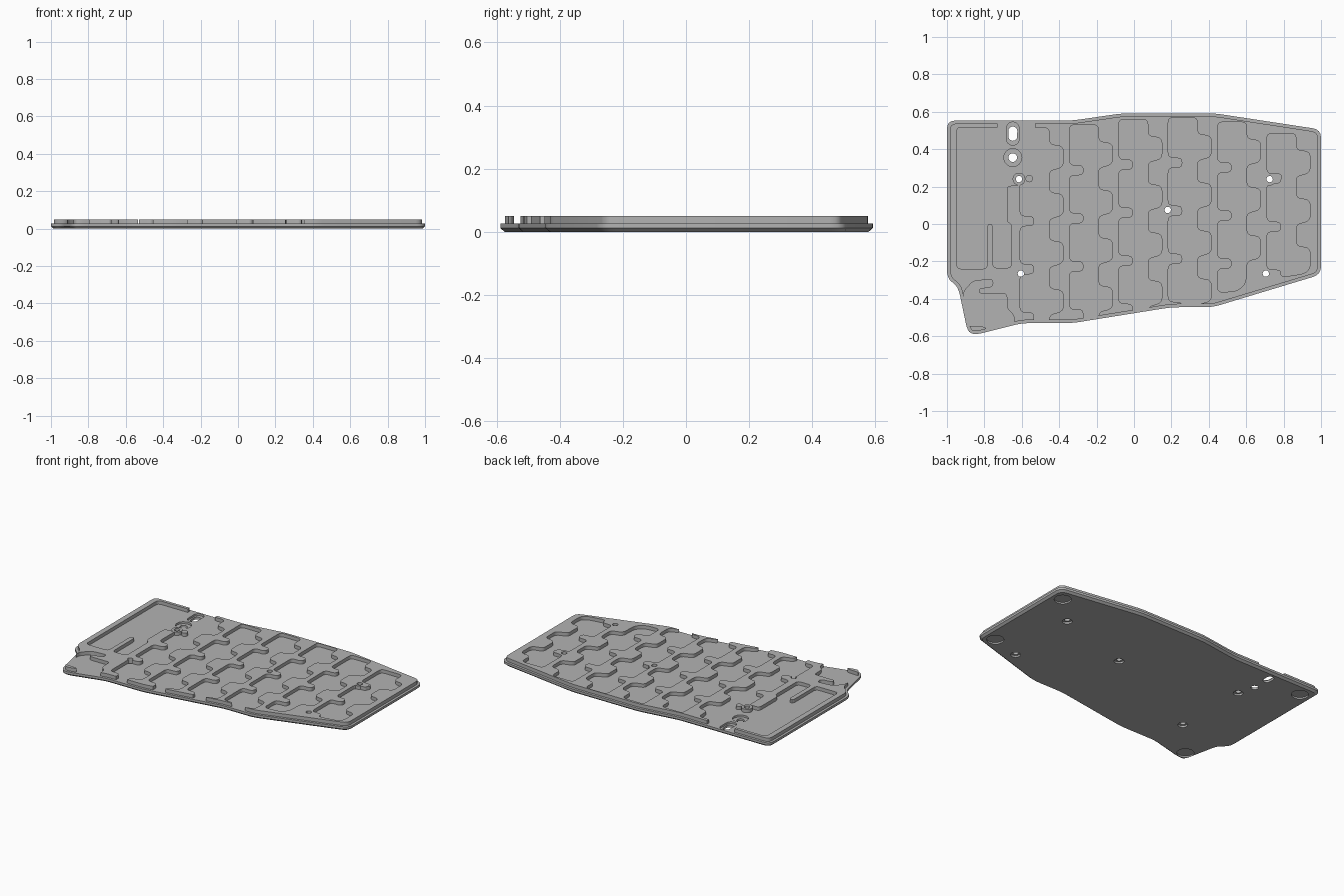
import bpy, bmesh, math
from mathutils import Vector

if "Cube" in bpy.data.objects:
    bpy.data.objects.remove(bpy.data.objects["Cube"], do_unlink=True)

GREY = bpy.data.materials.new("matte grey")
GREY.use_nodes = True
GREY.diffuse_color = (0.45, 0.45, 0.45, 1)
GREY.node_tree.nodes["Principled BSDF"].inputs["Base Color"].default_value = GREY.diffuse_color
FLOOR, DECK = 0.027, 0.05


def ccw(points):
    pts = [Vector(p) for p in points]
    area = sum(a.cross(b) for a, b in zip(pts, pts[1:] + pts[:1]))
    return pts if area > 0 else pts[::-1]


def inset(points, d):
    """Move every edge of a polygon inwards by d."""
    pts, out = ccw(points), []
    for i, p in enumerate(pts):
        a = (p - pts[i - 1]).normalized()
        b = (pts[(i + 1) % len(pts)] - p).normalized()
        na, nb = Vector((-a.y, a.x)), Vector((-b.y, b.x))
        out.append(p + (na + nb) * d / (1 + na.dot(nb)))
    return out


def rounded(points, r, steps=4):
    """Round every corner of a polygon with a short curve."""
    pts, out = ccw(points), []
    for i, p in enumerate(pts):
        a, b = pts[i - 1] - p, pts[(i + 1) % len(pts)] - p
        s = p + a.normalized() * min(r, a.length * 0.45)
        e = p + b.normalized() * min(r, b.length * 0.45)
        for k in range(steps + 1):
            t = k / steps
            out.append(s * (1 - t) ** 2 + p * 2 * t * (1 - t) + e * t * t)
    return out


def circle(c, r, n=24):
    return [Vector((c[0] + r * math.cos(math.tau * k / n),
                    c[1] + r * math.sin(math.tau * k / n))) for k in range(n)]


def slot(c, r, half):
    return [p + Vector((0, half if p.y > c[1] else -half)) for p in circle(c, r)]


def box(x0, y0, x1, y1):
    return ccw([(x0, y0), (x1, y0), (x1, y1), (x0, y1)])


def loft(name, rings):
    """Solid through matching rings, given as (points, height)."""
    bm = bmesh.new()
    loops = [[bm.verts.new((p[0], p[1], z)) for p in pts] for pts, z in rings]
    n = len(loops[0])
    bm.faces.new(loops[0][::-1])
    bm.faces.new(loops[-1])
    for lo, hi in zip(loops, loops[1:]):
        for i in range(n):
            j = (i + 1) % n
            bm.faces.new((lo[i], lo[j], hi[j], hi[i]))
    bmesh.ops.recalc_face_normals(bm, faces=bm.faces)
    mesh = bpy.data.meshes.new(name)
    bm.to_mesh(mesh)
    bm.free()
    mesh.materials.append(GREY)
    obj = bpy.data.objects.new(name, mesh)
    bpy.context.collection.objects.link(obj)
    return obj


def prism(name, pts, z0, z1):
    return loft(name, [(pts, z0), (pts, z1)])


def cut(obj, shapes):
    """Subtract prisms, given as (points, bottom, top)."""
    tools = []
    for pts, z0, z1 in shapes:
        tool = prism("cutter", pts, z0, z1)
        tool.hide_render = True
        mod = obj.modifiers.new("cut", "BOOLEAN")
        mod.operation, mod.solver, mod.object = "DIFFERENCE", "EXACT", tool
        tools.append(tool)
    graph = bpy.context.evaluated_depsgraph_get()
    graph.update()
    mesh = bpy.data.meshes.new_from_object(obj.evaluated_get(graph))
    obj.modifiers.clear()
    obj.data = mesh
    for tool in tools:
        bpy.data.objects.remove(tool, do_unlink=True)


def column(x, top, rows, ending):
    """Wavy key column: bulges on its right side, nubs on its left."""
    pitch = 0.257
    right, left = [], []
    for j in range(rows):
        t = top - j * pitch
        right += [(x + 0.155, t if j == 0 else t - 0.02), (x + 0.155, t - 0.09),
                  (x + 0.23, t - 0.10), (x + 0.23, t - 0.21), (x + 0.155, t - 0.23)]
        nub = [(x, t - 0.215), (x + 0.075, t - 0.215), (x + 0.075, t - 0.27), (x, t - 0.27)]
        left += nub if j < rows - 1 or ending == "round" else nub[:2]
    if ending == "open":
        end = [(x + 0.155, -0.7), (x + 0.075, -0.7)]
    elif ending == "round":
        end = [(x + 0.15, -0.32), (x + 0.1, -0.36), (x, -0.365)]
    else:
        right.pop()
        end = [(x + 0.2, -0.265), (x + 0.075, -0.285)]
    return rounded([(x, top)] + right + end + left[::-1], 0.028)


# Outline of the case, clockwise from the back right corner
outline = [(-1, 0.553), (-0.33, 0.553), (-0.06, 0.592), (0.43, 0.592), (1, 0.505),
           (1, -0.27), (0.42, -0.445), (0.2, -0.445), (-0.33, -0.53), (-0.6, -0.53),
           (-0.85, -0.593), (-0.89, -0.575), (-0.94, -0.335), (-1, -0.29)]
edge = rounded(outline, 0.045)

# Base plate with chamfered underside
base = loft("base_plate", [(rounded(inset(outline, 0.014), 0.04), 0),
                           (edge, 0.012), (edge, FLOOR)])

# Raised deck, set in from the base edge
deck = prism("raised_deck", rounded(inset(outline, 0.016), 0.035), FLOOR - 0.002, DECK)

# Key columns
layout = [(0.515, 4, "open"), (0.53, 4, "open"), (0.56, 4, "open"),
          (0.57, 4, "open"), (0.545, 3, "round"), (0.485, 3, "closed")]
pockets = [column(-0.609 + 0.264 * i, *spec) for i, spec in enumerate(layout)]

# Controller and battery bay, with a thin dividing rib
pockets.append(rounded([(-0.948, 0.517), (-0.5, 0.517), (-0.5, 0.205), (-0.68, 0.205),
                        (-0.68, 0.01), (-0.655, 0.0), (-0.655, -0.235), (-0.755, -0.235),
                        (-0.755, 0), (-0.785, 0), (-0.785, -0.24), (-0.948, -0.24)], 0.025))
# Connector opening in the back wall
pockets.append(box(-0.73, 0.45, -0.53, 0.7))
# Thumb key pocket, open at the left and the front
pockets.append(rounded([(-1.1, -0.445), (-0.915, -0.445), (-0.91, -0.36), (-0.86, -0.305),
                        (-0.755, -0.295), (-0.755, -0.335), (-0.83, -0.345), (-0.83, -0.372),
                        (-0.68, -0.372), (-0.68, -0.45), (-0.64, -0.49), (-0.64, -0.7),
                        (-0.79, -0.7), (-0.79, -0.55), (-0.89, -0.545), (-1.1, -0.54)], 0.02))
cut(deck, [(p, 0.01, 0.08) for p in pockets])

# Screw holes, countersinks and foot recesses
screws = [(-0.615, 0.24), (0.18, 0.075), (0.725, 0.24), (-0.605, -0.265), (0.705, -0.265)]
feet = [(-0.91, 0.465), (0.915, 0.425), (0.915, -0.205), (-0.835, -0.515)]
holes = [(circle(c, 0.017), -0.02, 0.08) for c in screws]
sinks = [(circle(c, 0.03), -0.02, 0.012) for c in screws]
rests = [(circle(c, 0.052, 32), -0.02, 0.01) for c in feet]

# Switch slot and reset hole with their recesses
switch, reset = (-0.648, 0.483), (-0.648, 0.355)
ports = [(slot(switch, 0.034, 0.028), 0.014, 0.08), (slot(switch, 0.024, 0.014), -0.02, 0.08),
         (circle(reset, 0.048), 0.014, 0.08), (circle(reset, 0.023), -0.02, 0.08)]
cut(base, holes + sinks + rests + ports)
cut(deck, holes)

# Screw bosses and locating posts
parts = [base, deck]
for i, (c, post) in enumerate(zip(screws, [(-0.56, 0.243), (0.235, 0.075), (0.772, 0.25)])):
    boss = prism(f"screw_boss_{i + 1}", circle(c, 0.034), FLOOR - 0.002, DECK - 0.0005)
    cut(boss, [holes[i]])
    parts += [boss, prism(f"locating_post_{i + 1}", circle(post, 0.02),
                          FLOOR - 0.002, DECK - 0.001)]

# Smooth the rounded walls and keep the edges crisp
for obj in bpy.context.selected_objects:
    obj.select_set(False)
for obj in parts:
    obj.select_set(True)
bpy.context.view_layer.objects.active = base
bpy.ops.object.shade_smooth_by_angle(angle=math.radians(30))
